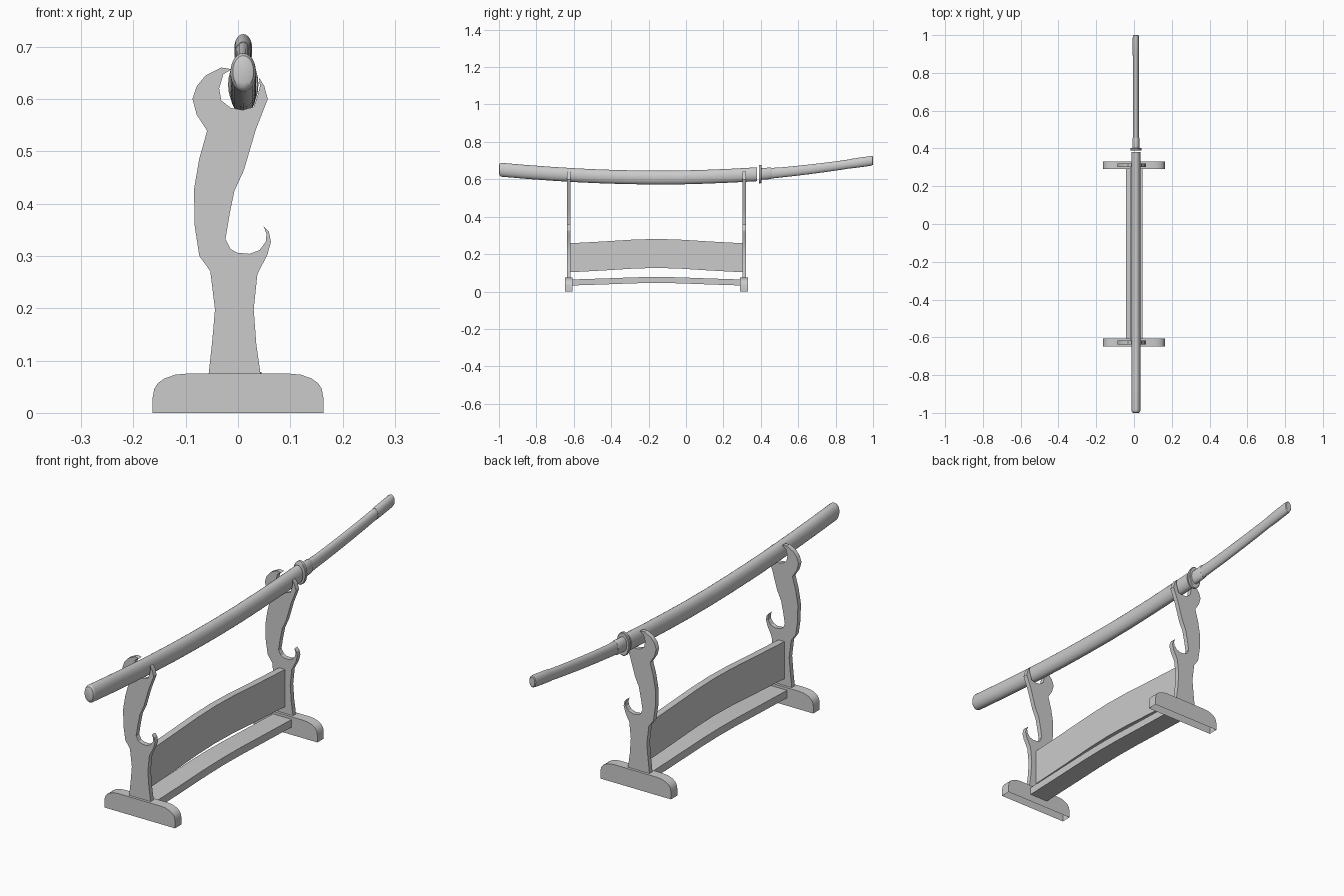
import bpy, bmesh, math

if "Cube" in bpy.data.objects:
    bpy.data.objects.remove(bpy.data.objects["Cube"])

MID_Y, HALF = -0.158, 0.469      # stand centre and half distance between posts
SWORD_X = 0.01


def finish(name, bm, angle):
    bmesh.ops.recalc_face_normals(bm, faces=bm.faces)
    me = bpy.data.meshes.new(name)
    bm.to_mesh(me)
    bm.free()
    ob = bpy.data.objects.new(name, me)
    bpy.context.collection.objects.link(ob)
    bpy.ops.object.select_all(action='DESELECT')
    ob.select_set(True)
    bpy.context.view_layer.objects.active = ob
    bpy.ops.object.shade_smooth_by_angle(angle=math.radians(angle))
    return ob


def prism(name, profile, lo, hi, axis, open_bottom=False):
    """Extrude a 2D profile (u, z) along axis 'x' or 'y'."""
    bm = bmesh.new()

    def ring(d):
        return [bm.verts.new((d, u, z) if axis == 'x' else (u, d, z)) for u, z in profile]
    a, b = ring(lo), ring(hi)
    bm.faces.new(a)
    bm.faces.new(b[::-1])
    for i in range(len(a)):
        j = (i + 1) % len(a)
        bm.faces.new((a[i], b[i], b[j], a[j]))
    bmesh.ops.recalc_face_normals(bm, faces=bm.faces)
    if open_bottom:
        under = [f for f in bm.faces if all(v.co.z < 1e-5 for v in f.verts)]
        bmesh.ops.delete(bm, geom=under, context='FACES_ONLY')
    return finish(name, bm, 25)


# Curved centre line of the sword
PATH = [(-1, .652), (-.8, .635), (-.6, .622), (-.4, .613), (-.2, .609), (0, .610), (.2, .617),
        (.4, .628), (.5, .636), (.6, .646), (.7, .658), (.8, .671), (.9, .686), (1, .700)]


def height(y):
    for (y0, z0), (y1, z1) in zip(PATH, PATH[1:]):
        if y <= y1:
            return z0 + (z1 - z0) * (y - y0) / (y1 - y0)
    return PATH[-1][1]


def loft(name, sections, sides=24):
    """Elliptic rings (y, half width, half height) along the sword path."""
    bm = bmesh.new()
    rings = []
    for y, w, h in sections:
        rings.append([bm.verts.new((SWORD_X + w * math.cos(t), y, height(y) + h * math.sin(t)))
                      for t in (2 * math.pi * k / sides for k in range(sides))])
    for a, b in zip(rings, rings[1:]):
        for i in range(sides):
            j = (i + 1) % sides
            bm.faces.new((a[i], a[j], b[j], b[i]))
    bm.faces.new(rings[0])
    bm.faces.new(rings[-1][::-1])
    return finish(name, bm, 35)


# Post silhouette with upper and lower sword hooks
post = [(-.057, .045), (-.056, .075), (-.049, .14), (-.044, .198), (-.053, .271), (-.074, .30),
        (-.083, .359), (-.084, .428), (-.074, .486), (-.059, .539), (-.079, .57), (-.087, .60),
        (-.079, .624), (-.062, .645), (-.032, .66), (-.012, .657), (-.028, .647), (-.036, .62),
        (-.032, .597), (-.014, .583), (.009, .579), (.03, .585), (.037, .605), (.042, .625),
        (.040, .641), (.050, .625), (.057, .60), (.034, .541), (.011, .463), (-.007, .424),
        (-.016, .38), (-.024, .332), (-.014, .313), (-.001, .306), (.022, .304), (.041, .311),
        (.053, .327), (.0545, .342), (.049, .357), (.059, .346), (.063, .327), (.056, .302),
        (.037, .265), (.030, .198), (.035, .131), (.043, .075), (.044, .045)]

# Foot silhouette, mirrored about x = 0
half_foot = [(.163, 0), (.163, .03), (.160, .046), (.153, .057), (.140, .066), (.120, .073), (.098, .075)]
foot = half_foot + [(-x, z) for x, z in reversed(half_foot)]

for side, label in ((-1, 'front'), (1, 'back')):
    y = MID_Y + side * HALF
    prism(label + '_foot', foot, y - .021, y + .021, 'y', open_bottom=True)
    prism(label + '_post', post, y - .010, y + .010, 'y')

# Gently arched boards between the posts
ARCH = [(-1, 0), (-.6, .010), (-.25, .020), (0, .023), (.25, .020), (.6, .010), (1, 0)]


def arched_board(name, z_low, z_high, rise, x0, x1):
    span = HALF - .008
    low = [(MID_Y + t * span, z_low + a * rise) for t, a in ARCH]
    high = [(MID_Y + t * span, z_high + a * rise) for t, a in reversed(ARCH)]
    return prism(name, low + high, x0, x1, 'x')


arched_board('back_panel', .103, .258, 1.0, -.022, .006)
arched_board('lower_rail', .032, .064, .6, -.042, .045)

# Sword: scabbard, guard, collar, handle and end cap
loft('scabbard', [(-1, .014, .022), (-.997, .020, .031), (-.990, .0235, .036)] +
     [(-.985 + i * .1365, .0245, .037) for i in range(11)])
loft('guard', [(.389, .027, .046), (.391, .029, .049), (.401, .029, .049), (.403, .027, .046)])
loft('collar', [(.40, .019, .031), (.452, .019, .031), (.456, .017, .029)])
loft('handle', [(.44, .0165, .029)] + [(.5 + i * .08, .0155, .027 - i * .0006) for i in range(6)])
loft('end_cap', [(.885, .0165, .0255), (.915, .017, .026), (.985, .017, .026), (.997, .015, .024), (1, .012, .020)])
